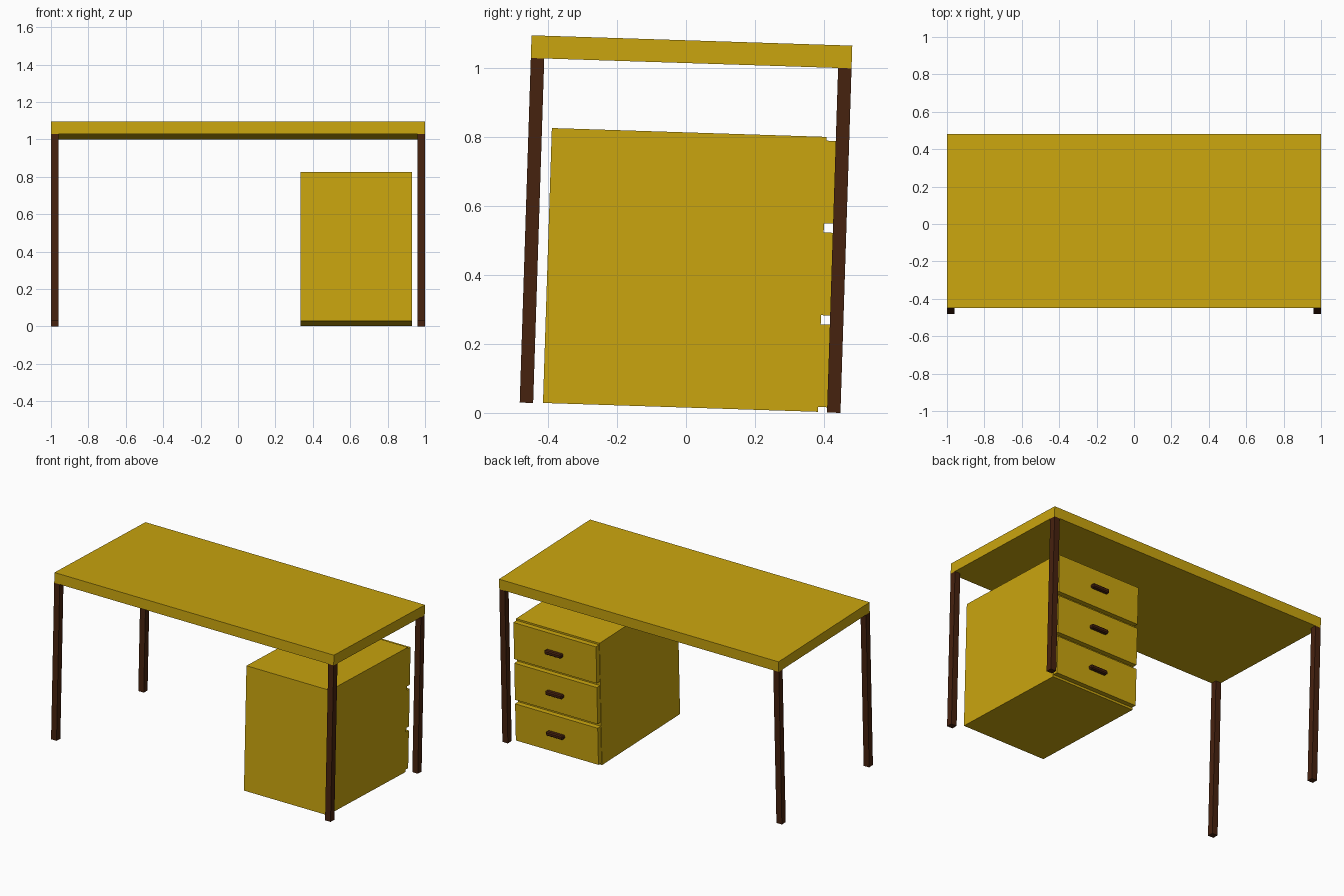
import bpy, bmesh, math
from mathutils import Matrix, Vector

if "Cube" in bpy.data.objects:
    bpy.data.objects.remove(bpy.data.objects["Cube"])

TILT = -0.0322           # the whole desk leans slightly about the x axis
HALF_D, LEG_H, TOP_H = 0.4655, 1.0, 1.066
LEG = 0.039


def material(name, rgb):
    m = bpy.data.materials.new(name)
    m.diffuse_color = (*rgb, 1)
    m.use_nodes = True
    m.node_tree.nodes["Principled BSDF"].inputs["Base Color"].default_value = m.diffuse_color
    return m


yellow = material("mustard yellow", (0.59, 0.378, 0.0045))
brown = material("dark brown", (0.062, 0.016, 0.0045))

# tilt, then settle on the floor and centre in y
PLACE = (Matrix.Translation((0, -TOP_H / 2 * math.sin(-TILT), HALF_D * math.sin(-TILT)))
         @ Matrix.Rotation(TILT, 4, 'X'))


def box(name, lo, hi, mat, bevel=0.0):
    lo, hi = Vector(lo), Vector(hi)
    bm = bmesh.new()
    bmesh.ops.create_cube(bm, size=1)
    bmesh.ops.scale(bm, vec=hi - lo, verts=bm.verts)
    bmesh.ops.translate(bm, vec=(lo + hi) / 2, verts=bm.verts)
    if bevel:
        bmesh.ops.bevel(bm, geom=bm.edges[:], offset=bevel, segments=1, affect='EDGES')
    bm.transform(PLACE)
    me = bpy.data.meshes.new(name)
    bm.to_mesh(me)
    bm.free()
    me.materials.append(mat)
    ob = bpy.data.objects.new(name, me)
    bpy.context.collection.objects.link(ob)
    return ob


# table top
box("table_top", (-1, -HALF_D, LEG_H), (1, HALF_D, TOP_H), yellow)

# four legs, flush with the corners of the top
for sx, side in ((-1, "left"), (1, "right")):
    for sy, end in ((-1, "front"), (1, "back")):
        xs = sorted((sx, sx * (1 - LEG)))
        ys = sorted((sy * HALF_D, sy * (HALF_D - LEG)))
        box(f"{end}_{side}_leg", (xs[0], ys[0], 0), (xs[1], ys[1], LEG_H), brown)

# drawer cabinet
X0, X1 = 0.333, 0.93
box("cabinet", (X0, -0.398, 0.001), (X1, 0.4, 0.799), yellow)

# three drawer fronts with handles, on the back side
XC = (X0 + X1) / 2
for i in range(3):
    z = 0.015 + i * 0.2665
    zc = z + 0.12
    box(f"drawer_front_{i + 1}", (X0 + 0.003, 0.4, z), (X1 - 0.003, 0.432, z + 0.24), yellow)
    box(f"drawer_handle_{i + 1}", (XC - 0.06, 0.43, zc - 0.013),
        (XC + 0.06, 0.461, zc + 0.013), brown, 0.006)
